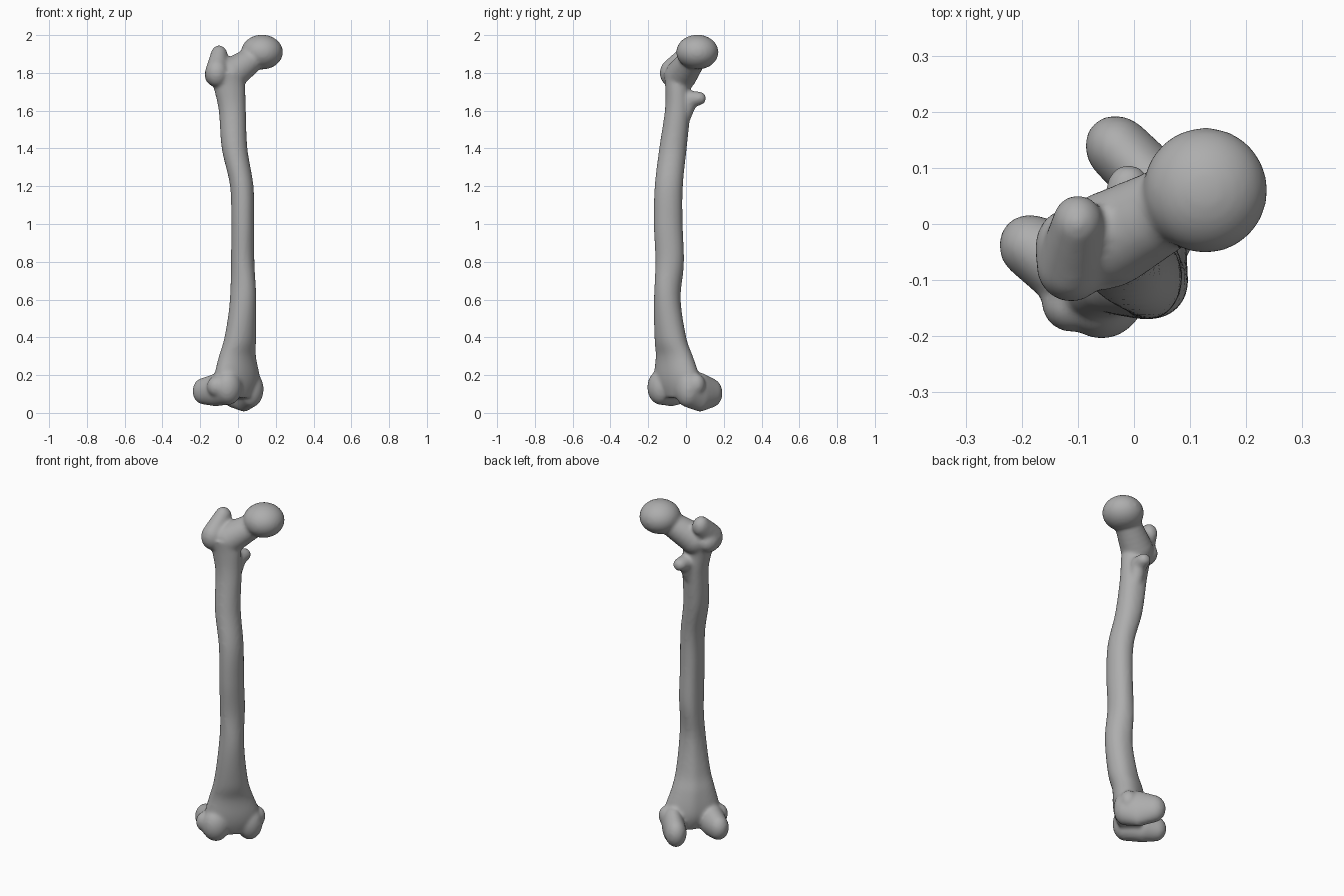
import bpy, bmesh, math
from mathutils import Matrix, Vector

cube = bpy.data.objects.get("Cube")
if cube:
    bpy.data.objects.remove(cube, do_unlink=True)

bone_grey = bpy.data.materials.new("bone_grey")
bone_grey.use_nodes = True
colour = (0.42, 0.42, 0.42, 1)
bone_grey.diffuse_color = colour
bone_grey.node_tree.nodes["Principled BSDF"].inputs["Base Color"].default_value = colour

bm = bmesh.new()
TURN = Matrix.Rotation(math.radians(45), 4, 'Z')   # knee axis lies on the diagonal
PLAIN = Matrix.Identity(4)


def blob(centre, radii, frame=PLAIN):
    m = frame @ Matrix.Translation(centre) @ Matrix.Diagonal((*radii, 1))
    bmesh.ops.create_uvsphere(bm, u_segments=32, v_segments=20, radius=1, matrix=m)


def chain(stations, frame=PLAIN, steps=6):
    """Run of overlapping ellipsoids through (centre, radii) stations."""
    for (c0, r0), (c1, r1) in zip(stations, stations[1:]):
        for i in range(steps + 1):
            t = i / steps
            blob(Vector(c0).lerp(Vector(c1), t), Vector(r0).lerp(Vector(r1), t), frame)


def spline(rows, steps):
    """Catmull-Rom through rows of numbers."""
    pts = [rows[0]] + rows + [rows[-1]]
    for a, b, c, d in zip(pts, pts[1:], pts[2:], pts[3:]):
        for i in range(steps):
            t = i / steps
            yield [0.5 * (2 * q + (r - p) * t + (2 * p - 5 * q + 4 * r - s) * t * t
                          + (3 * q - p - 3 * r + s) * t ** 3)
                   for p, q, r, s in zip(a, b, c, d)]
    yield rows[-1]


def loft(rows, steps=6, sides=40):
    """Closed tube; each row is z, centre x, centre y, radius x, radius y, turn."""
    rings = []
    for z, cx, cy, rx, ry, turn in spline(rows, steps):
        ring = []
        for k in range(sides):
            a = math.tau * k / sides
            p = Matrix.Rotation(turn, 2) @ Vector((rx * math.cos(a), ry * math.sin(a)))
            # raised ridge along the back of the shaft
            back = max(0, math.cos(math.atan2(p.y, p.x) - math.radians(125)))
            p *= 1 + 0.1 * back ** 10
            ring.append(bm.verts.new((cx + p.x, cy + p.y, z)))
        rings.append(ring)
    for lo, hi in zip(rings, rings[1:]):
        for k in range(sides):
            n = (k + 1) % sides
            bm.faces.new((lo[k], lo[n], hi[n], hi[k]))
    bm.faces.new(rings[0][::-1])
    bm.faces.new(rings[-1])


# shaft, flaring at the knee end
Q = math.radians(45)
loft([
    (0.08, 0.00, -0.04, 0.100, 0.060, Q),
    (0.14, -0.005, -0.045, 0.140, 0.080, Q),
    (0.20, -0.005, -0.05, 0.145, 0.085, Q),
    (0.30, -0.003, -0.062, 0.115, 0.078, Q),
    (0.40, 0.012, -0.083, 0.091, 0.076, Q),
    (0.60, 0.027, -0.10, 0.069, 0.071, Q),
    (0.80, 0.025, -0.087, 0.062, 0.075, 0),
    (1.00, 0.025, -0.095, 0.061, 0.076, 0),
    (1.20, 0.020, -0.092, 0.062, 0.074, 0),
    (1.40, -0.018, -0.07, 0.068, 0.072, 0),
    (1.60, -0.030, -0.045, 0.072, 0.067, 0),
    (1.72, -0.045, -0.043, 0.083, 0.067, 0),
    (1.80, -0.055, -0.038, 0.085, 0.080, 0),
])

# ball head and neck
blob((0.127, 0.06, 1.91), (0.111, 0.112, 0.092))
chain([((0.09, 0.045, 1.885), (0.07, 0.07, 0.06)),
       ((-0.04, -0.025, 1.79), (0.09, 0.085, 0.085))])

# large outer knob with its upright crest
chain([((-0.112, -0.075, 1.80), (0.062, 0.064, 0.075)),
       ((-0.10, 0.002, 1.89), (0.046, 0.05, 0.056))])
blob((-0.125, -0.045, 1.79), (0.052, 0.07, 0.06))

# small rear knob
chain([((-0.02, -0.01, 1.58), (0.04, 0.04, 0.05)),
       ((-0.015, 0.02, 1.66), (0.045, 0.045, 0.045)),
       ((-0.01, 0.069, 1.665), (0.038, 0.038, 0.036))])

# inner knee lobe and side bump
chain([((0.055, -0.045, 0.125), (0.07, 0.06, 0.095)),
       ((0.075, 0.03, 0.11), (0.06, 0.07, 0.104)),
       ((0.075, 0.11, 0.105), (0.058, 0.067, 0.078))], TURN)
blob((0.105, -0.02, 0.15), (0.04, 0.045, 0.055), TURN)

# outer knee lobe
chain([((-0.13, -0.06, 0.135), (0.075, 0.066, 0.092)),
       ((-0.14, 0.03, 0.12), (0.07, 0.08, 0.085)),
       ((-0.158, 0.10, 0.115), (0.057, 0.06, 0.07))], TURN)
blob((-0.185, -0.02, 0.14), (0.046, 0.05, 0.055), TURN)

bmesh.ops.recalc_face_normals(bm, faces=bm.faces)
mesh = bpy.data.meshes.new("thigh_bone")
bm.to_mesh(mesh)
bm.free()
mesh.materials.append(bone_grey)
bone = bpy.data.objects.new("thigh_bone", mesh)
bpy.context.collection.objects.link(bone)

# fuse the parts into one smooth skin
fuse = bone.modifiers.new("fuse", 'REMESH')
fuse.mode = 'VOXEL'
fuse.voxel_size = 0.009
fuse.use_smooth_shade = True
soften = bone.modifiers.new("soften", 'SMOOTH')
soften.factor = 0.5
soften.iterations = 10
